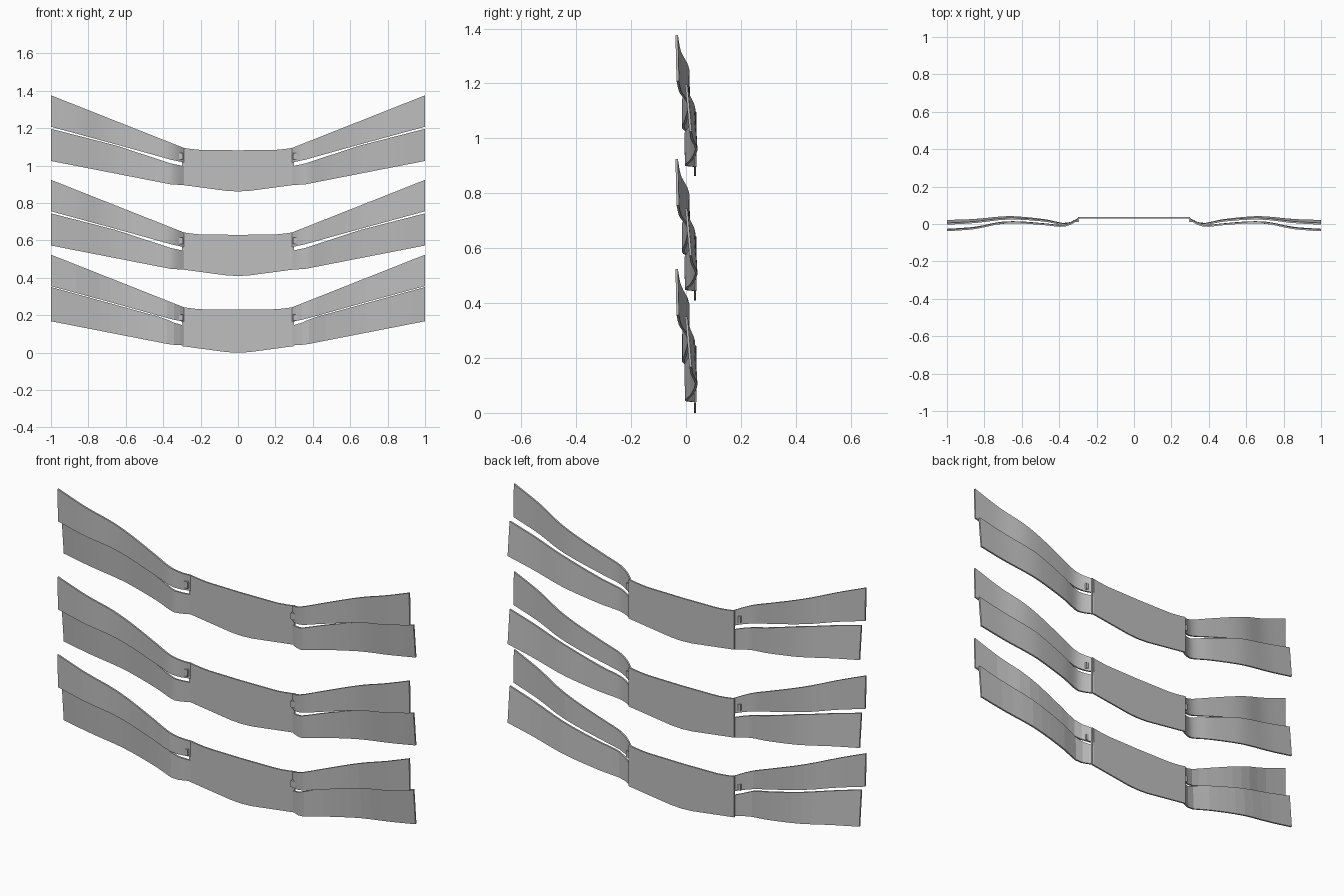
import bpy
import bmesh
import math

cube = bpy.data.objects.get("Cube")
if cube:
    bpy.data.objects.remove(cube, do_unlink=True)

grey = bpy.data.materials.new("plain_grey")
grey.use_nodes = True
COLOR = (0.52, 0.52, 0.52, 1)
grey.diffuse_color = COLOR
grey.node_tree.nodes["Principled BSDF"].inputs["Base Color"].default_value = COLOR


def linear(points, x):
    for (x0, v0), (x1, v1) in zip(points, points[1:]):
        if x <= x1:
            return v0 + (v1 - v0) * (x - x0) / (x1 - x0)
    return points[-1][1]


def curve(points, x):
    """Smooth cubic through the points."""
    n = len(points)

    def slope(i):
        a, b = points[max(i - 1, 0)], points[min(i + 1, n - 1)]
        return (b[1] - a[1]) / (b[0] - a[0])

    for i in range(n - 1):
        (x0, v0), (x1, v1) = points[i], points[i + 1]
        if x <= x1:
            h = x1 - x0
            t = (x - x0) / h
            return (v0 * (1 + 2 * t) * (1 - t) ** 2 + slope(i) * h * t * (1 - t) ** 2
                    + v1 * t * t * (3 - 2 * t) + slope(i + 1) * h * t * t * (t - 1))
    return points[-1][1]


def strip(name, stations, thick):
    """Closed band through stations of (x, y_bottom, y_top, z_bottom, z_top)."""
    bm = bmesh.new()
    rings = []
    h = thick / 2
    for x, yb, yt, zb, zt in stations:
        corners = ((yb - h, zb), (yb + h, zb), (yt + h, zt), (yt - h, zt))
        rings.append([bm.verts.new((x, y, z)) for y, z in corners])
    for a, b in zip(rings, rings[1:]):
        for i in range(4):
            j = (i + 1) % 4
            bm.faces.new((a[i], a[j], b[j], b[i]))
    bm.faces.new(rings[0])
    bm.faces.new(rings[-1])
    bmesh.ops.recalc_face_normals(bm, faces=bm.faces)
    mesh = bpy.data.meshes.new(name)
    bm.to_mesh(mesh)
    bm.free()
    mesh.materials.append(grey)
    obj = bpy.data.objects.new(name, mesh)
    bpy.context.collection.objects.link(obj)
    return obj


def smooth(obj):
    bpy.ops.object.select_all(action="DESELECT")
    obj.select_set(True)
    bpy.context.view_layer.objects.active = obj
    bpy.ops.object.shade_smooth_by_angle(angle=math.radians(35))


ROOT = 0.29
PLATE_Y = 0.033

# Plate outline, wing sweep and wing edges, measured from the middle outward
plate_bottom = [(0, 0), (0.06, 0.003), (0.3, 0.035)]
plate_top = [(0, 0.22), (0.2, 0.222), (0.26, 0.228), (0.3, 0.235)]
upper_sweep = [(ROOT, PLATE_Y), (0.33, 0.005), (0.38, -0.010), (0.47, -0.002),
               (0.62, 0.009), (0.72, 0.005), (0.85, -0.021), (1, -0.032)]
lower_sweep = [(ROOT, PLATE_Y), (0.33, 0.010), (0.37, -0.001), (0.47, 0.018),
               (0.64, 0.033), (0.72, 0.030), (0.85, 0.016), (1, 0.009)]
upper_top = [(ROOT, 0.233), (1, 0.514)]
upper_bottom = [(ROOT, 0.155), (0.36, 0.170), (0.65, 0.251), (1, 0.346)]
lower_top = [(ROOT, 0.135), (0.36, 0.150), (0.65, 0.245), (1, 0.335)]
lower_bottom = [(ROOT, 0.034), (0.36, 0.038), (1, 0.163)]
closed_top = [(ROOT, 0.140), (0.34, 0.155), (0.4, 0.181), (1, 0.346)]


def wing(name, side, base, sweep, bottom, top, lean, steps):
    stations = []
    for i in range(steps + 1):
        t = (i / steps) ** 1.35          # closer spacing at the bent root
        x = ROOT + (1 - ROOT) * t
        y = curve(sweep, x)
        stations.append((side * x, y + lean * t, y - lean * t,
                         base + linear(bottom, x), base + linear(top, x)))
    return strip(name, stations, 0.009)


def clip(name, side, base):
    """Small catch tucked into the bent root of the upper wing."""
    stations = [(side * x, 0.016, 0.016, base + 0.172, base + 0.205)
                for x in (0.293, 0.325)]
    return strip(name, stations, 0.012)


tiers = (("bottom", 0.0, 0.01), ("middle", 0.41, 0), ("top", 0.862, 0))
for tier, base, raise_wings in tiers:
    coarse = tier == "bottom"
    steps = 14 if coarse else 28

    # Flat middle plate with a shallow V underside
    xs = [i * 0.03 for i in range(-10, 11)]
    strip(f"{tier}_middle_plate",
          [(x, PLATE_Y, PLATE_Y, base + linear(plate_bottom, abs(x)),
            base + raise_wings + linear(plate_top, abs(x))) for x in xs], 0.008)

    # Paired wings on both sides
    for side_name, side in (("left", 1), ("right", -1)):
        low_top = closed_top if coarse else lower_top
        wings = (
            wing(f"{tier}_{side_name}_upper_wing", side, base + raise_wings,
                 upper_sweep, upper_bottom, upper_top, 0.002, steps),
            wing(f"{tier}_{side_name}_lower_wing", side, base + raise_wings / 2,
                 lower_sweep, lower_bottom, low_top, 0.008, steps),
        )
        if not coarse:
            for obj in wings:
                smooth(obj)
        clip(f"{tier}_{side_name}_clip", side, base)
